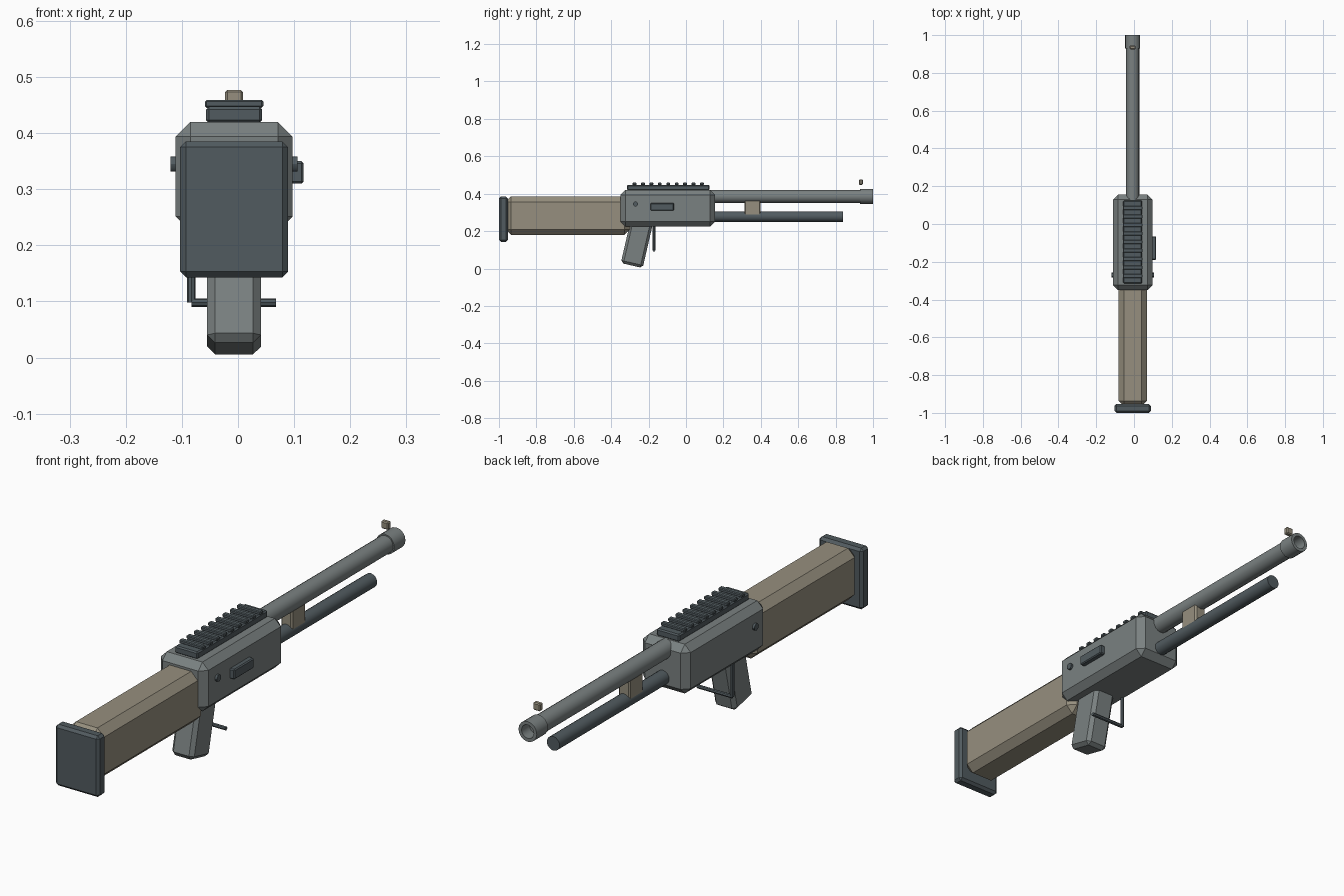
import bpy, bmesh, math
from mathutils import Matrix, Vector

if "Cube" in bpy.data.objects:
    bpy.data.objects.remove(bpy.data.objects["Cube"])

CX = -0.007  # shared centre line of all main parts


def material(name, rgb):
    m = bpy.data.materials.new(name)
    m.diffuse_color = (*rgb, 1)
    m.use_nodes = True
    m.node_tree.nodes["Principled BSDF"].inputs["Base Color"].default_value = m.diffuse_color
    return m


DARK = material("dark_steel", (0.083, 0.105, 0.116))
GREY = material("grey_metal", (0.195, 0.220, 0.220))
TAN = material("tan_polymer", (0.305, 0.275, 0.210))


def finish(name, bm, mat):
    bmesh.ops.recalc_face_normals(bm, faces=bm.faces)
    me = bpy.data.meshes.new(name)
    bm.to_mesh(me)
    bm.free()
    me.materials.append(mat)
    ob = bpy.data.objects.new(name, me)
    bpy.context.collection.objects.link(ob)
    return ob


def box(name, x, y, z, mat, chamfer=0.0, tilt=0.0):
    """Chamfered box from (min, max) ranges, tilted about its own x axis."""
    size = [b - a for a, b in (x, y, z)]
    mid = Vector([(a + b) / 2 for a, b in (x, y, z)])
    bm = bmesh.new()
    bmesh.ops.create_cube(bm, size=1, matrix=Matrix.Diagonal((*size, 1)))
    if chamfer:
        bmesh.ops.bevel(bm, geom=bm.edges[:], offset=chamfer, segments=1,
                        affect='EDGES', profile=0.5)
    bm.transform(Matrix.Translation(mid) @ Matrix.Rotation(math.radians(tilt), 4, 'X'))
    return finish(name, bm, mat)


def rod(name, start, end, radius, mat, sides=12):
    """Solid cylinder between two points."""
    a, b = Vector(start), Vector(end)
    bm = bmesh.new()
    bmesh.ops.create_cone(bm, cap_ends=True, segments=sides, radius1=radius,
                          radius2=radius, depth=(b - a).length)
    bm.transform(Matrix.Translation((a + b) / 2)
                 @ (b - a).to_track_quat('Z', 'Y').to_matrix().to_4x4())
    return finish(name, bm, mat)


def lathe(name, profile, z, mat, sides=16):
    """Closed (radius, y) profile revolved about the barrel axis."""
    bm = bmesh.new()
    rings = []
    for i in range(sides):
        a = 2 * math.pi * i / sides
        rings.append([bm.verts.new((CX + r * math.cos(a), y, z + r * math.sin(a)))
                      for r, y in profile])
    n = len(profile)
    for i in range(sides):
        p, q = rings[i], rings[(i + 1) % sides]
        for j in range(n):
            k = (j + 1) % n
            bm.faces.new((p[j], p[k], q[k], q[j]))
    return finish(name, bm, mat)


def wide(half):
    return (CX - half, CX + half)


# Stock and butt pad
box("butt_pad", wide(0.096), (-1.0, -0.953), (0.143, 0.385), DARK, 0.01)
box("stock", wide(0.076), (-0.965, -0.30), (0.18, 0.385), TAN, 0.029)

# Receiver and grip
box("receiver", wide(0.104), (-0.35, 0.155), (0.225, 0.42), GREY, 0.026)
box("grip", wide(0.048), (-0.322, -0.202), (0.013, 0.263), GREY, 0.014, tilt=-13)

# Top rail with cross ridges
box("rail", wide(0.05), (-0.315, 0.125), (0.418, 0.447), DARK, 0.005)
for i in range(9):
    y = -0.275 + i * 0.045
    box(f"rail_ridge_{i + 1}", wide(0.052), (y - 0.01, y + 0.01), (0.445, 0.459), DARK, 0.003)

# Barrel with hollow muzzle, and the tube below it
rod("barrel", (CX, 0.13, 0.386), (CX, 0.95, 0.386), 0.035, GREY, 16)
lathe("muzzle", [(0.040, 0.93), (0.040, 1.0), (0.027, 1.0), (0.027, 0.945), (0.0265, 0.93)],
      0.386, GREY)
rod("magazine_tube", (CX, 0.13, 0.278), (CX, 0.84, 0.278), 0.028, DARK, 16)
box("tube_bracket", wide(0.025), (0.312, 0.398), (0.275, 0.388), TAN, 0.006)
box("front_sight", wide(0.016), (0.925, 0.945), (0.447, 0.477), TAN, 0.004)

# Trigger bars
rod("trigger_post", (-0.083, -0.171, 0.098), (-0.083, -0.171, 0.24), 0.0075, DARK, 8)
rod("trigger_bar", (-0.083, -0.171, 0.098), (0.068, -0.171, 0.098), 0.0075, DARK, 8)

# Cross pin and side handle
rod("cross_pin", (-0.12, -0.27, 0.345), (0.106, -0.27, 0.345), 0.0135, DARK, 12)
box("side_handle", (0.09, 0.117), (-0.19, -0.065), (0.31, 0.35), DARK, 0.004)

# Smooth round parts while keeping hard edges
for ob in bpy.data.objects:
    ob.select_set(ob.name in {"barrel", "muzzle", "magazine_tube", "cross_pin"})
bpy.context.view_layer.objects.active = bpy.data.objects["barrel"]
bpy.ops.object.shade_smooth_by_angle(angle=math.radians(30))
